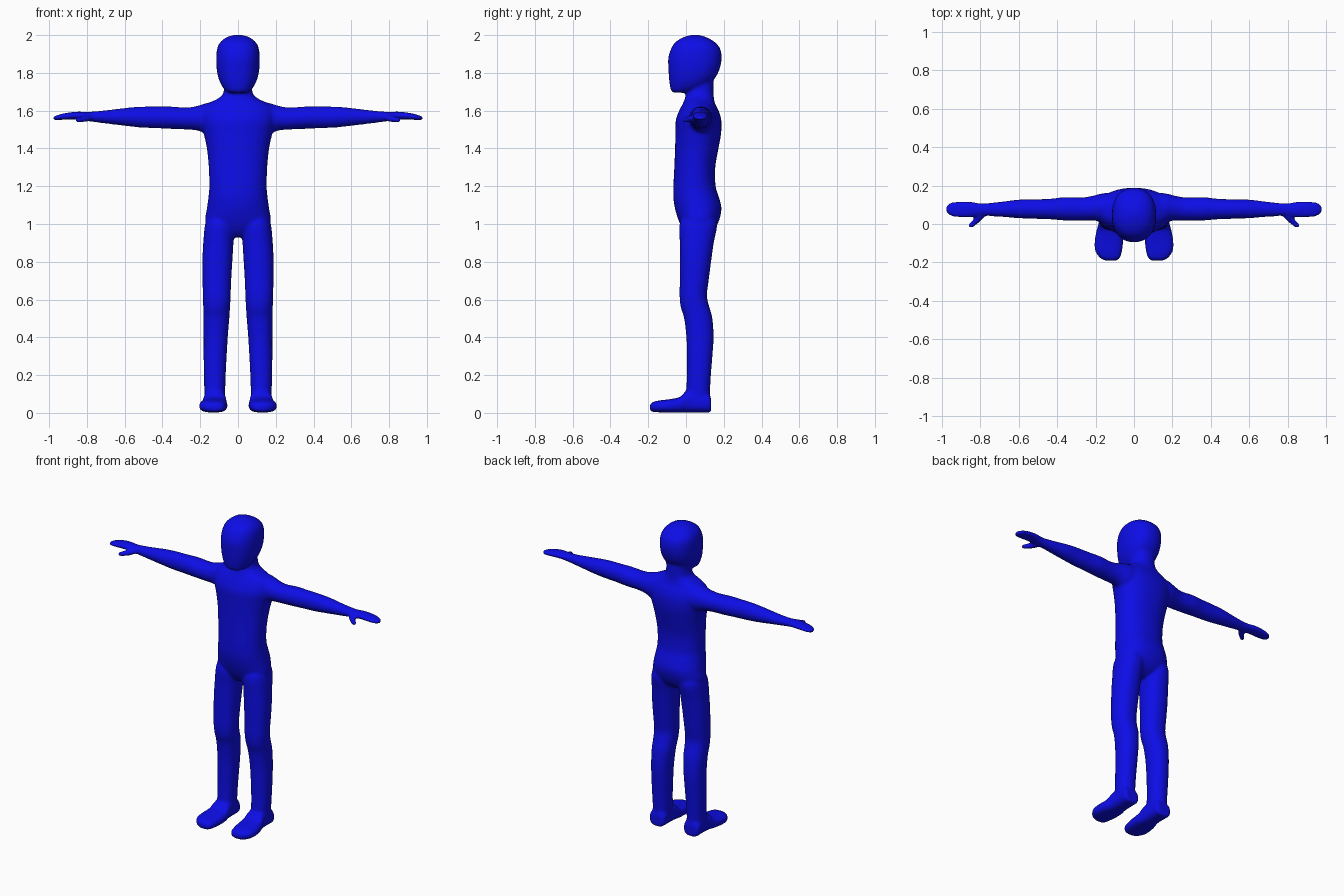
import bpy, bmesh, math

blue = bpy.data.materials.new("blue")
blue.diffuse_color = (0.004, 0.004, 0.8, 1)

bm = bmesh.new()


def spline(rows, sub=5):
    """Smoothly interpolate between cross-section rows."""
    out = []
    for i in range(len(rows) - 1):
        p0, p1 = rows[max(i - 1, 0)], rows[i]
        p2, p3 = rows[i + 1], rows[min(i + 2, len(rows) - 1)]
        for s in range(sub):
            t = s / sub
            out.append([0.5 * (2 * b + (c - a) * t + (2 * a - 5 * b + 4 * c - d) * t * t
                               + (3 * b - a - 3 * c + d) * t ** 3)
                        for a, b, c, d in zip(p0, p1, p2, p3)])
    return out + [list(rows[-1])]


def loft(rows, axis, side=1, power=2.0, n=32):
    """Rows: position on axis, then min and max on each of the other two axes."""
    rings = []
    for t, a0, a1, b0, b1 in spline(rows):
        ring = []
        for k in range(n):
            ang = 2 * math.pi * k / n
            c, s = math.cos(ang), math.sin(ang)
            u = (a0 + a1) / 2 + (a1 - a0) / 2 * math.copysign(abs(c) ** (2 / power), c)
            v = (b0 + b1) / 2 + (b1 - b0) / 2 * math.copysign(abs(s) ** (2 / power), s)
            x, y, z = {"x": (t, u, v), "y": (u, t, v), "z": (u, v, t)}[axis]
            ring.append(bm.verts.new((side * x, y, z)))
        rings.append(ring)
    for r, q in zip(rings, rings[1:]):
        for k in range(n):
            bm.faces.new((r[k], r[(k + 1) % n], q[(k + 1) % n], q[k]))
    bm.faces.new(rings[0])
    bm.faces.new(rings[-1])


# torso and neck: height, half width, front, back
torso = [(0.93, .07, .02, .09), (0.96, .12, -.01, .14), (1.01, .172, -.036, .172),
         (1.08, .165, -.058, .188), (1.14, .157, -.067, .175), (1.2, .152, -.067, .157),
         (1.3, .155, -.062, .155), (1.4, .165, -.058, .172), (1.48, .182, -.056, .186),
         (1.55, .198, -.054, .187), (1.6, .193, -.036, .173), (1.635, .165, -.018, .155),
         (1.665, .105, -.006, .148), (1.7, .076, 0, .146), (1.8, .075, .01, .145)]
loft([(z, -w, w, f, b) for z, w, f, b in torso], "z", power=2.2)

# head
head = [(1.695, .045, -.065, .0), (1.705, .064, -.078, .045), (1.73, .085, -.085, .11),
        (1.77, .103, -.09, .152), (1.82, .113, -.093, .178), (1.88, .115, -.094, .189),
        (1.93, .11, -.078, .18), (1.965, .092, -.054, .15), (1.99, .057, -.01, .105),
        (2.002, .012, .035, .06)]
loft([(z, -w, w, f, b) for z, w, f, b in head], "z", power=2.25)

# limbs
leg = [(1.06, .04, .15, .0, .14), (1.0, .02, .174, -.034, .165), (.9, .024, .184, -.033, .147),
       (.8, .03, .189, -.033, .133), (.7, .036, .188, -.033, .12), (.62, .039, .186, -.034, .111),
       (.56, .042, .184, -.028, .124), (.5, .046, .183, -.01, .14), (.4, .054, .182, .002, .146),
       (.3, .06, .182, .005, .14), (.2, .065, .181, .005, .132), (.1, .068, .178, .0, .127),
       (.03, .068, .178, .0, .13)]
foot = [(.133, .08, .166, .004, .07), (.12, .07, .178, .002, .1), (.05, .066, .18, .002, .12),
        (.0, .062, .185, .002, .115), (-.03, .057, .194, .002, .085), (-.09, .056, .205, .002, .072),
        (-.14, .062, .202, .003, .066), (-.175, .072, .178, .005, .058), (-.191, .09, .15, .012, .045)]
arm = [(.08, .0, .165, 1.47, 1.65), (.16, .008, .16, 1.475, 1.642), (.21, .018, .148, 1.494, 1.627),
       (.27, .018, .138, 1.5, 1.617), (.36, .018, .14, 1.504, 1.622), (.43, .024, .132, 1.507, 1.622),
       (.52, .027, .128, 1.511, 1.621), (.6, .03, .127, 1.52, 1.614), (.7, .038, .115, 1.532, 1.602),
       (.79, .042, .108, 1.544, 1.594), (.85, .034, .116, 1.553, 1.595), (.91, .034, .118, 1.553, 1.588),
       (.955, .042, .112, 1.55, 1.577), (.977, .06, .095, 1.552, 1.568)]
thumb = [(.07, .765, .83, 1.55, 1.585), (.04, .775, .825, 1.543, 1.58), (.015, .797, .845, 1.538, 1.572),
         (-.005, .822, .863, 1.536, 1.566), (-.018, .835, .862, 1.538, 1.562)]
for side in (1, -1):
    loft(leg, "z", side, 2.2)
    loft(foot, "y", side, 2.7)
    loft(arm, "x", side)
    loft(thumb, "y", side)

bmesh.ops.recalc_face_normals(bm, faces=bm.faces)
mesh = bpy.data.meshes.new("body")
bm.to_mesh(mesh)
bm.free()
body = bpy.data.objects.new("body", mesh)
bpy.context.collection.objects.link(body)
mesh.materials.append(blue)

# fuse the parts into one soft skin
fuse = body.modifiers.new("fuse", "REMESH")
fuse.mode = "VOXEL"
fuse.voxel_size = 0.008
fuse.use_smooth_shade = True
soften = body.modifiers.new("soften", "SMOOTH")
soften.factor = 0.5
soften.iterations = 7
